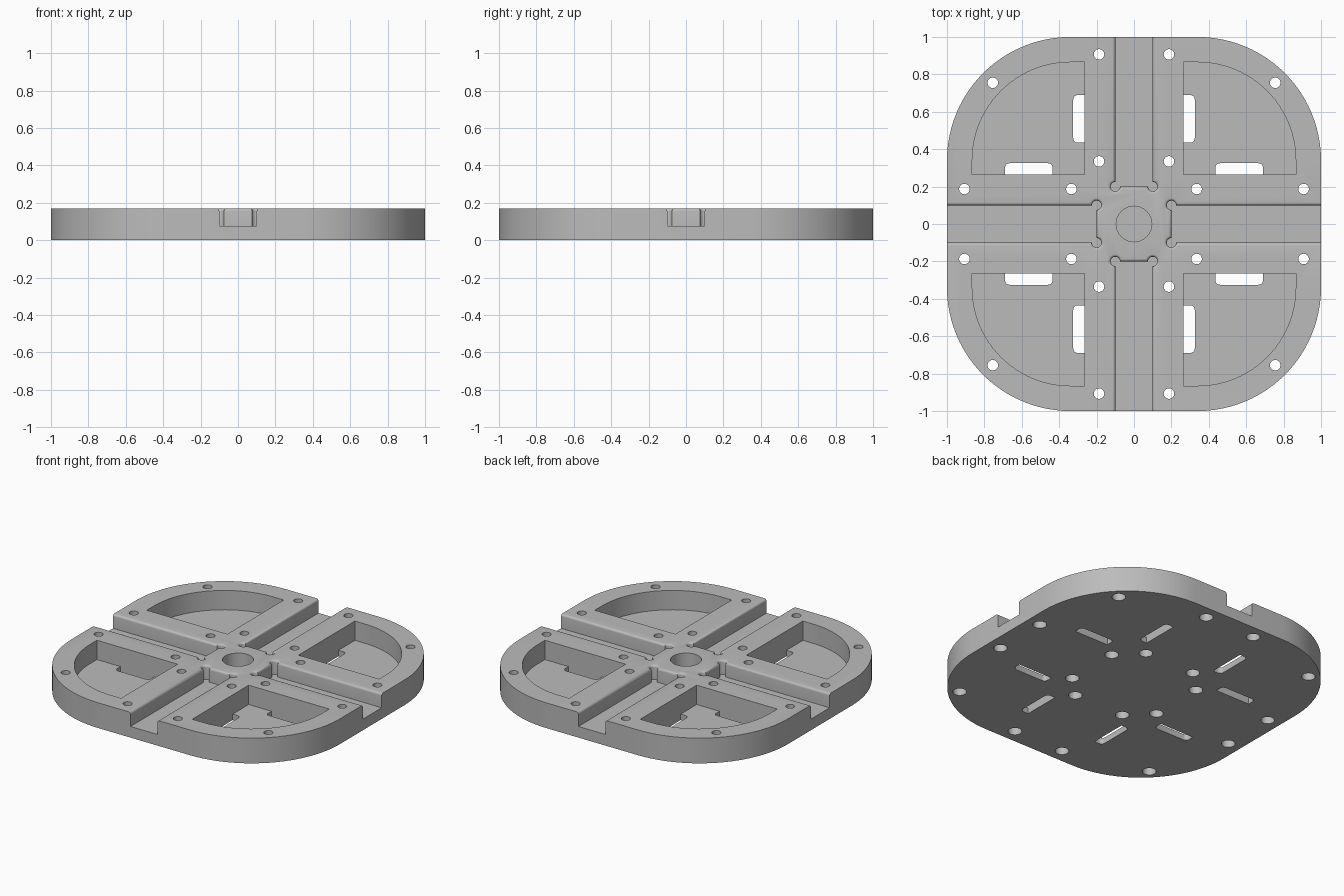
import bpy, bmesh, math
from math import sin, cos, pi, sqrt, asin

if "Cube" in bpy.data.objects:
    bpy.data.objects.remove(bpy.data.objects["Cube"])

TOP, FLOOR, CHANNEL = 0.17, 0.04, 0.075

grey = bpy.data.materials.new("matte_grey")
grey.diffuse_color = (0.5, 0.5, 0.5, 1)
grey.use_nodes = True
grey.node_tree.nodes["Principled BSDF"].inputs["Base Color"].default_value = grey.diffuse_color


def arc(cx, cy, r, a0, a1, n):
    """Points along an arc, angles in degrees."""
    return [(cx + r * cos(math.radians(a0 + (a1 - a0) * i / n)),
             cy + r * sin(math.radians(a0 + (a1 - a0) * i / n))) for i in range(n + 1)]


def loft(bm, sections):
    """Closed solid through (z, outline) sections with equal point counts."""
    rings = [[bm.verts.new((x, y, z)) for x, y in pts] for z, pts in sections]
    for a, b in zip(rings, rings[1:]):
        for i in range(len(a)):
            j = (i + 1) % len(a)
            bm.faces.new((a[i], a[j], b[j], b[i]))
    bm.faces.new(rings[0])
    bm.faces.new(rings[-1])


def make_object(name, bm):
    bmesh.ops.recalc_face_normals(bm, faces=bm.faces)
    mesh = bpy.data.meshes.new(name)
    bm.to_mesh(mesh)
    bm.free()
    mesh.materials.append(grey)
    ob = bpy.data.objects.new(name, mesh)
    bpy.context.collection.objects.link(ob)
    return ob


def turn(pts, k):
    """Rotate an outline by k quarter turns."""
    for _ in range(k):
        pts = [(-y, x) for x, y in pts]
    return pts


def circle(x, y, r, n=32):
    return arc(x, y, r, 0, 360, n)[:-1]


# Rounded square base plate
outline = []
for k in range(4):
    outline += turn(arc(0.34, 0.34, 0.66, 0, 90, 24), k)
bm = bmesh.new()
loft(bm, [(0, outline), (TOP, outline)])
plate = make_object("base_plate", bm)


def channel_outline(d):
    """Half-open arm with round corner reliefs, grown outward by d."""
    w, inner, r = 0.1 + d, 0.2 - d, 0.025 + d
    h = sqrt(r * r - d * d)
    a = math.degrees(asin(h / r))
    right = [(w, 1.1)] + arc(0.1, 0.2, r, a, -180 + math.degrees(asin(d / r)), 14)
    return right + [(-x, y) for x, y in reversed(right)]


# Cross channels with a rounded upper lip
f = 0.015
lip = [(TOP - f + f * sin(t), channel_outline(f * (1 - cos(t))))
       for t in [i * pi / 10 for i in range(6)]]
profile = [(CHANNEL, channel_outline(0))] + lip + [(0.3, channel_outline(f))]
channels = bmesh.new()
pockets = bmesh.new()
slots = bmesh.new()
holes = bmesh.new()

# Corner pockets, their slots and the counterbored screw holes
pocket = [(0.265, 0.265), (0.865, 0.265)] + arc(0.34, 0.34, 0.525, 0, 90, 24) + [(0.265, 0.865)]
slot = ([(0.265, 0.435)] + arc(0.3, 0.46, 0.025, -90, 0, 5)
        + arc(0.3, 0.665, 0.025, 0, 90, 5) + [(0.265, 0.69)])
screws = [(0.187, 0.907), (0.187, 0.335), (0.335, 0.187), (0.907, 0.187), (0.755, 0.755)]
for k in range(4):
    loft(channels, [(z, turn(p, k)) for z, p in profile])
    loft(pockets, [(z, turn(pocket, k)) for z in (FLOOR, 0.3)])
    for s in (slot, [(y, x) for x, y in slot]):
        loft(slots, [(z, turn(s, k)) for z in (-0.1, FLOOR + 0.03)])
    for x, y in screws:
        loft(holes, [(z, turn(circle(x, y, r), k))
                     for z, r in ((-0.1, 0.042), (0.06, 0.042), (0.06, 0.028), (0.3, 0.028))])

# Blind bore in the central hub
loft(holes, [(z, circle(0, 0, 0.095, 48)) for z in (CHANNEL, 0.3)])

for name, cutter_bm in (("channel_cutter", channels), ("pocket_cutter", pockets),
                        ("slot_cutter", slots), ("hole_cutter", holes)):
    cutter = make_object(name, cutter_bm)
    cutter.hide_render = True
    mod = plate.modifiers.new(name, 'BOOLEAN')
    mod.operation, mod.solver, mod.object = 'DIFFERENCE', 'EXACT', cutter
    bpy.context.view_layer.objects.active = plate
    plate.select_set(True)
    bpy.ops.object.modifier_apply(modifier=name)
    bpy.data.objects.remove(cutter)

bpy.ops.object.select_all(action='DESELECT')
plate.select_set(True)
bpy.context.view_layer.objects.active = plate
bpy.ops.object.shade_smooth_by_angle(angle=math.radians(30))
